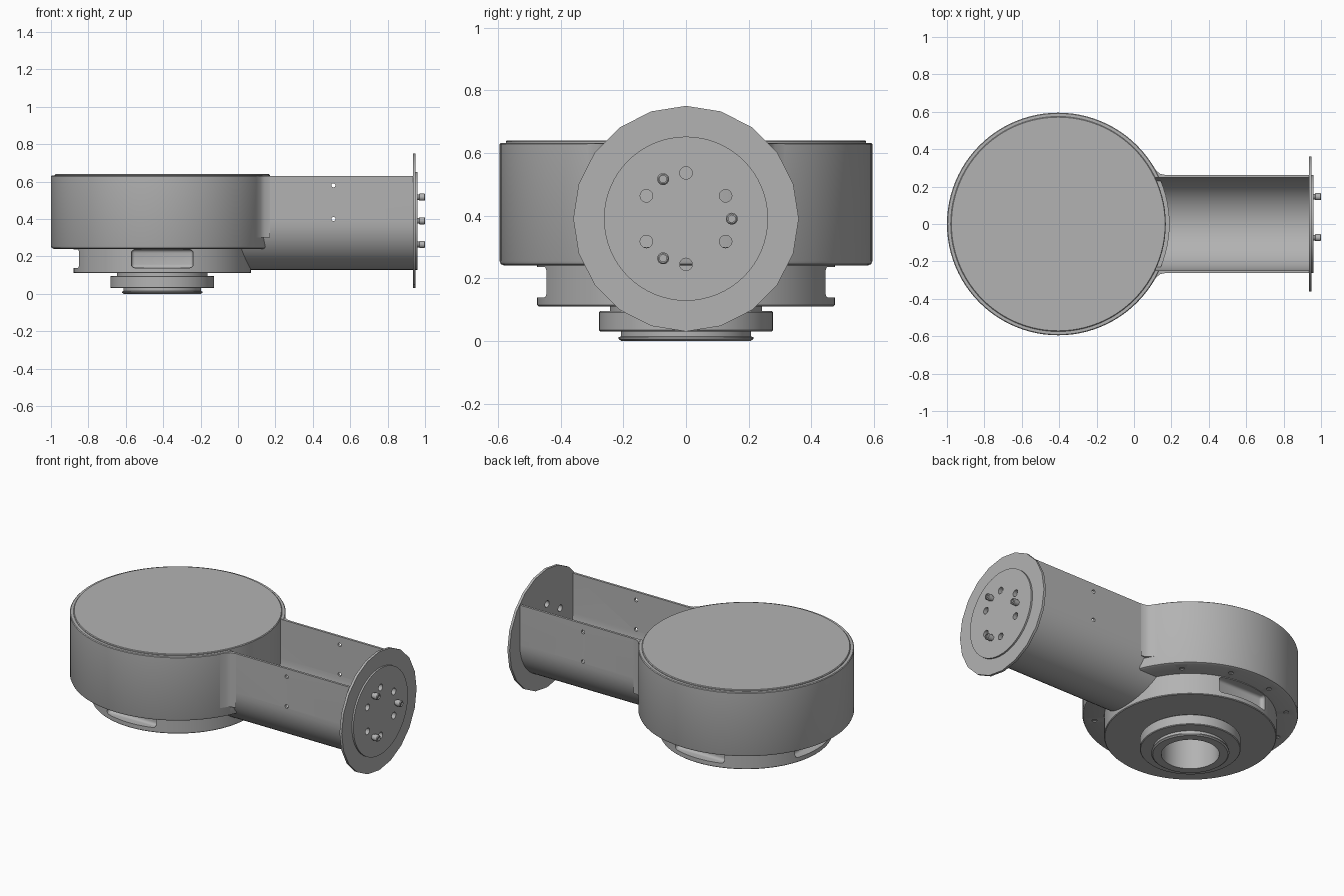
import bpy, bmesh, math
from mathutils import Matrix, Vector

cube = bpy.data.objects.get("Cube")
if cube:
    bpy.data.objects.remove(cube, do_unlink=True)

grey = bpy.data.materials.new("machined grey")
grey.use_nodes = True
grey.diffuse_color = (0.45, 0.45, 0.45, 1)
grey.node_tree.nodes["Principled BSDF"].inputs["Base Color"].default_value = (0.45, 0.45, 0.45, 1)

DRUM = Matrix.Translation((-0.405, 0, 0))       # vertical drum axis
ARM = Matrix.Translation((0, 0, 0.39)) @ Matrix.Rotation(math.pi / 2, 4, 'Y')  # axis along +x


def finish(name, bm):
    bmesh.ops.remove_doubles(bm, verts=bm.verts, dist=1e-5)
    bmesh.ops.recalc_face_normals(bm, faces=bm.faces)
    mesh = bpy.data.meshes.new(name)
    bm.to_mesh(mesh)
    bm.free()
    mesh.materials.append(grey)
    obj = bpy.data.objects.new(name, mesh)
    bpy.context.collection.objects.link(obj)
    return obj


def lathe(name, profile, matrix, sides=96, closed=False):
    """Revolve (radius, height) points; closed joins last point to first."""
    bm = bmesh.new()
    verts = [bm.verts.new(matrix @ Vector((r, 0, h))) for r, h in profile]
    pairs = list(zip(verts, verts[1:] + verts[:1]))
    edges = [bm.edges.new(p) for p in (pairs if closed else pairs[:-1])]
    axis = (matrix.to_3x3() @ Vector((0, 0, 1))).normalized()
    bmesh.ops.spin(bm, geom=verts + edges, cent=matrix.translation, axis=axis,
                   angle=2 * math.pi, steps=sides, use_merge=True)
    bmesh.ops.dissolve_degenerate(bm, dist=1e-6, edges=bm.edges)
    return finish(name, bm)


def disc(name, radius, low, high, matrix, sides=96):
    return lathe(name, [(0, low), (radius, low), (radius, high), (0, high)], matrix, sides)


def box(name, size, matrix, round_edges=0):
    bm = bmesh.new()
    bmesh.ops.create_cube(bm, size=1, matrix=matrix @ Matrix.Diagonal((*size, 1)))
    if round_edges:
        bmesh.ops.bevel(bm, geom=bm.edges[:], offset=round_edges, segments=4,
                        profile=0.5, affect='EDGES')
    return finish(name, bm)


def select(obj):
    bpy.ops.object.select_all(action='DESELECT')
    obj.select_set(True)
    bpy.context.view_layer.objects.active = obj


def cut(obj, cutters):
    for cutter in cutters:
        cutter.hide_render = True
        mod = obj.modifiers.new("cut", 'BOOLEAN')
        mod.operation, mod.solver, mod.object = 'DIFFERENCE', 'EXACT', cutter
        select(obj)
        bpy.ops.object.modifier_apply(modifier=mod.name)
        bpy.data.objects.remove(cutter, do_unlink=True)


def around(radius, degrees):
    a = math.radians(degrees)
    return Vector((radius * math.cos(a), radius * math.sin(a), 0))


parts = []

# Drum: closed core with lid, and an outer sleeve that opens towards the arm
core = lathe("drum_core_and_lid", [(0, 0.245), (0.572, 0.245), (0.575, 0.636), (0.571, 0.64), (0, 0.64)], DRUM)
sleeve = lathe("drum_sleeve", [(0.40, 0.24), (0.58, 0.24), (0.591, 0.245), (0.595, 0.255),
                               (0.595, 0.628), (0.591, 0.632), (0.56, 0.632), (0.56, 0.3),
                               (0.40, 0.3)], DRUM, closed=True)
cut(sleeve, [box("arm_opening", (0.5, 0.5, 0.6), Matrix.Translation((0.3, 0, 0.6)))])
cut(sleeve, [disc("screw_hole", 0.014, 0.2, 0.28,
                  DRUM @ Matrix.Translation(around(0.53, 45 + 30 * i)), 16) for i in range(10)])
parts += [core, sleeve]

# Lower housing with a wide bore and three side pockets
housing = lathe("lower_housing", [(0.16, 0.10), (0.16, 0.26), (0.475, 0.26), (0.475, 0.114),
                                  (0.471, 0.11), (0.24, 0.11), (0.24, 0.10)], DRUM, closed=True)
pockets = []
for angle in (90, 180, 270):
    place = DRUM @ Matrix.Rotation(math.radians(angle), 4, 'Z') @ Matrix.Translation((0.49, 0, 0.1875))
    pockets.append(box("pocket", (0.15, 0.33, 0.097), place, 0.018))
cut(housing, pockets)
parts.append(housing)

# Output collar below the housing
parts.append(lathe("output_collar", [
    (0.16, 0.0), (0.207, 0.0), (0.215, 0.006), (0.215, 0.012), (0.208, 0.014), (0.208, 0.03),
    (0.274, 0.03), (0.278, 0.034), (0.278, 0.091), (0.274, 0.095), (0.243, 0.095),
    (0.243, 0.115), (0.16, 0.115)], DRUM, closed=True))

# Arm: U-shaped trough open at the top
bm = bmesh.new()
outline = []
for radius in (0.262, 0.248):
    arc = [around(radius, 180 + 180 * i / 32) for i in range(33)]
    line = [(-radius, 0.63)] + [(p.x, 0.39 + p.y) for p in arc] + [(radius, 0.63)]
    outline += line if radius > 0.25 else line[::-1]
n = len(outline)
near = [bm.verts.new((0.0, y, z)) for y, z in outline]
far = [bm.verts.new((0.94, y, z)) for y, z in outline]
for i in range(n):
    bm.faces.new((near[i], near[(i + 1) % n], far[(i + 1) % n], far[i]))
for ring in (near, far):
    for i in range(n // 2 - 1):
        bm.faces.new((ring[i], ring[i + 1], ring[n - 2 - i], ring[n - 1 - i]))
trough = finish("arm_trough", bm)
cross = Matrix.Rotation(math.pi / 2, 4, 'X')
cut(trough, [disc("side_hole", 0.011, -0.4, 0.4, Matrix.Translation((0.51, 0, z)) @ cross, 16)
             for z in (0.40, 0.58)])
parts.append(trough)

# Rounded corners where the arm walls meet the drum
for side in (-1, 1):
    bm = bmesh.new()
    plan = [(0.10, 0.25), (0.17, 0.262), (0.14, 0.268), (0.12, 0.284), (0.10, 0.315)]
    base = bm.faces.new([bm.verts.new((x, side * y, 0.30)) for x, y in plan])
    top = bmesh.ops.extrude_face_region(bm, geom=[base])
    bmesh.ops.translate(bm, vec=(0, 0, 0.33),
                        verts=[v for v in top["geom"] if isinstance(v, bmesh.types.BMVert)])
    parts.append(finish("left_corner" if side > 0 else "right_corner", bm))

# End flange with raised face, six through holes and three pins
flange = disc("end_flange", 0.36, 0.935, 0.95, ARM, 20)
face = disc("flange_face", 0.262, 0.945, 0.96, ARM, 64)
for plate in (flange, face):
    cut(plate, [disc("bolt_hole", 0.02, 0.9, 1.0, ARM @ Matrix.Translation(around(0.146, 60 * i)), 20)
                for i in range(6)])
    parts.append(plate)
for i in range(3):
    place = ARM @ Matrix.Translation(around(0.146, 30 + 120 * i + 60))
    parts.append(lathe("flange_pin", [(0, 0.94), (0.015, 0.94), (0.015, 0.968), (0.019, 0.97),
                                      (0.019, 0.996), (0.015, 1.0), (0.011, 1.0), (0.011, 0.992),
                                      (0, 0.992)], place, 24))

for part in parts:
    select(part)
    bpy.ops.object.shade_smooth_by_angle(angle=math.radians(30))
